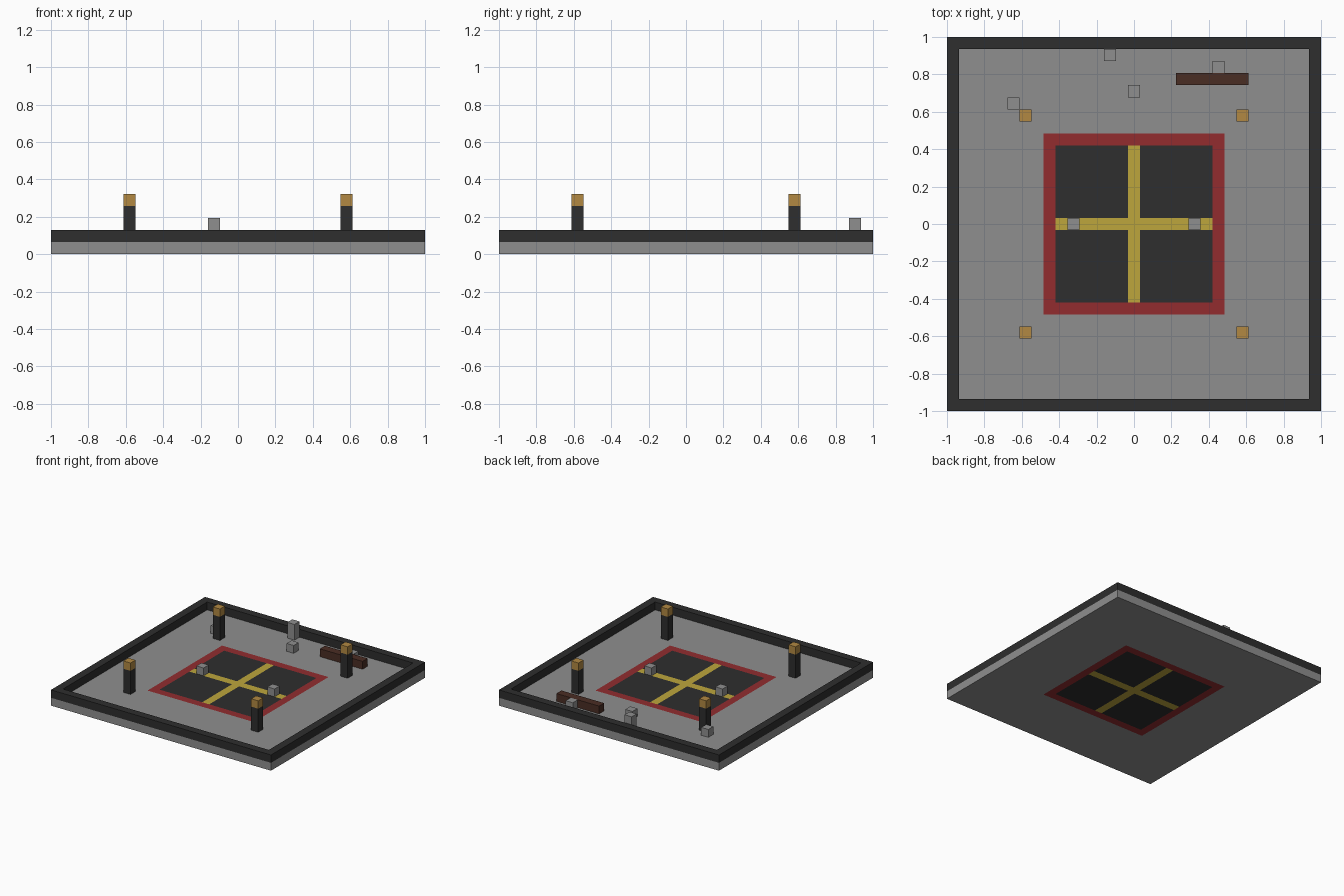
import bpy
import bmesh

# Remove the default cube
cube = bpy.data.objects.get("Cube")
if cube:
    bpy.data.objects.remove(cube, do_unlink=True)

U = 2 / 31  # one block; the model is 31 blocks wide


def linear(c):
    c /= 255
    return c / 12.92 if c <= 0.04045 else ((c + 0.055) / 1.055) ** 2.4


def material(name, *rgb):
    colour = (*[linear(c) for c in rgb], 1)
    mat = bpy.data.materials.new(name)
    mat.use_nodes = True
    mat.diffuse_color = colour
    bsdf = mat.node_tree.nodes["Principled BSDF"]
    bsdf.inputs["Base Color"].default_value = colour
    bsdf.inputs["Roughness"].default_value = 0.9
    return mat


STONE = material("grey stone", 143, 143, 143)
DARK = material("dark stone", 46, 46, 46)
RED = material("red border", 146, 44, 47)
YELLOW = material("yellow inlay", 189, 166, 60)
GOLD = material("amber lamp", 178, 137, 66)
BROWN = material("dark wood", 74, 45, 36)


def finish(name, bm, mat):
    bmesh.ops.recalc_face_normals(bm, faces=bm.faces)
    bmesh.ops.scale(bm, vec=(U, U, U), verts=bm.verts)
    mesh = bpy.data.meshes.new(name)
    bm.to_mesh(mesh)
    bm.free()
    mesh.materials.append(mat)
    obj = bpy.data.objects.new(name, mesh)
    bpy.context.collection.objects.link(obj)
    return obj


def prism(name, outline, z0, z1, mat):
    """Extrude a flat outline, measured in blocks."""
    bm = bmesh.new()
    face = bm.faces.new([bm.verts.new((x, y, z0)) for x, y in outline])
    top = bmesh.ops.extrude_face_region(bm, geom=[face], use_keep_orig=True)["geom"]
    verts = [v for v in top if isinstance(v, bmesh.types.BMVert)]
    bmesh.ops.translate(bm, vec=(0, 0, z1 - z0), verts=verts)
    return finish(name, bm, mat)


def box(name, x0, x1, y0, y1, z0, z1, mat):
    return prism(name, [(x0, y0), (x1, y0), (x1, y1), (x0, y1)], z0, z1, mat)


def block(name, x, y, z0, z1, mat):
    """Column one block wide, centred on a grid cell."""
    return box(name, x - 0.5, x + 0.5, y - 0.5, y + 0.5, z0, z1, mat)


def frame(name, outer, inner, z0, z1, mat):
    """Square ring with a rectangular section."""
    bm = bmesh.new()
    section = [(outer, z0), (outer, z1), (inner, z1), (inner, z0)]
    corners = [(1, 1), (-1, 1), (-1, -1), (1, -1)]
    rings = [[bm.verts.new((sx * r, sy * r, z)) for r, z in section]
             for sx, sy in corners]
    for i in range(4):
        a, b = rings[i], rings[(i + 1) % 4]
        for j in range(4):
            k = (j + 1) % 4
            bm.faces.new((a[j], a[k], b[k], b[j]))
    return finish(name, bm, mat)


# Floor, its red inlaid border and the low perimeter wall
frame("floor", 15.5, 7.5, 0, 1, STONE)
frame("red_border", 7.5, 6.5, 0, 1, RED)
frame("perimeter_wall", 15.5, 14.5, 1, 2, DARK)

# Inlaid cross, with a dark panel in each quarter
arm, half = 6.5, 0.5
outline = []
for c, s in [(1, 0), (0, 1), (-1, 0), (0, -1)]:
    for x, y in [(arm, -half), (arm, half), (half, half)]:
        outline.append((x * c - y * s, x * s + y * c))
prism("yellow_cross", outline, 0, 1, YELLOW)

SIDES = [(sx, sy) for sx in (-1, 1) for sy in (-1, 1)]
for sx, sy in SIDES:
    tag = ("front" if sy < 0 else "back") + ("_left" if sx > 0 else "_right")
    xs = sorted((sx * half, sx * arm))
    ys = sorted((sy * half, sy * arm))
    box(tag + "_panel", *xs, *ys, 0, 1, DARK)
    # Corner lamp posts
    block(tag + "_post", 9 * sx, 9 * sy, 1, 4, DARK)
    block(tag + "_lamp", 9 * sx, 9 * sy, 4, 5, GOLD)

# Wooden bench near the back wall
box("bench", 3.5, 9.5, 11.5, 12.5, 1, 2, BROWN)

# Loose stones and one taller stone
block("left_cross_stone", 5, 0, 1, 2, STONE)
block("right_cross_stone", -5, 0, 1, 2, STONE)
for i, (x, y) in enumerate([(0, 11), (7, 13), (-10, 10)]):
    block(f"loose_stone_{i + 1}", x, y, 1, 2, STONE)
block("tall_stone", -2, 14, 1, 3, STONE)
